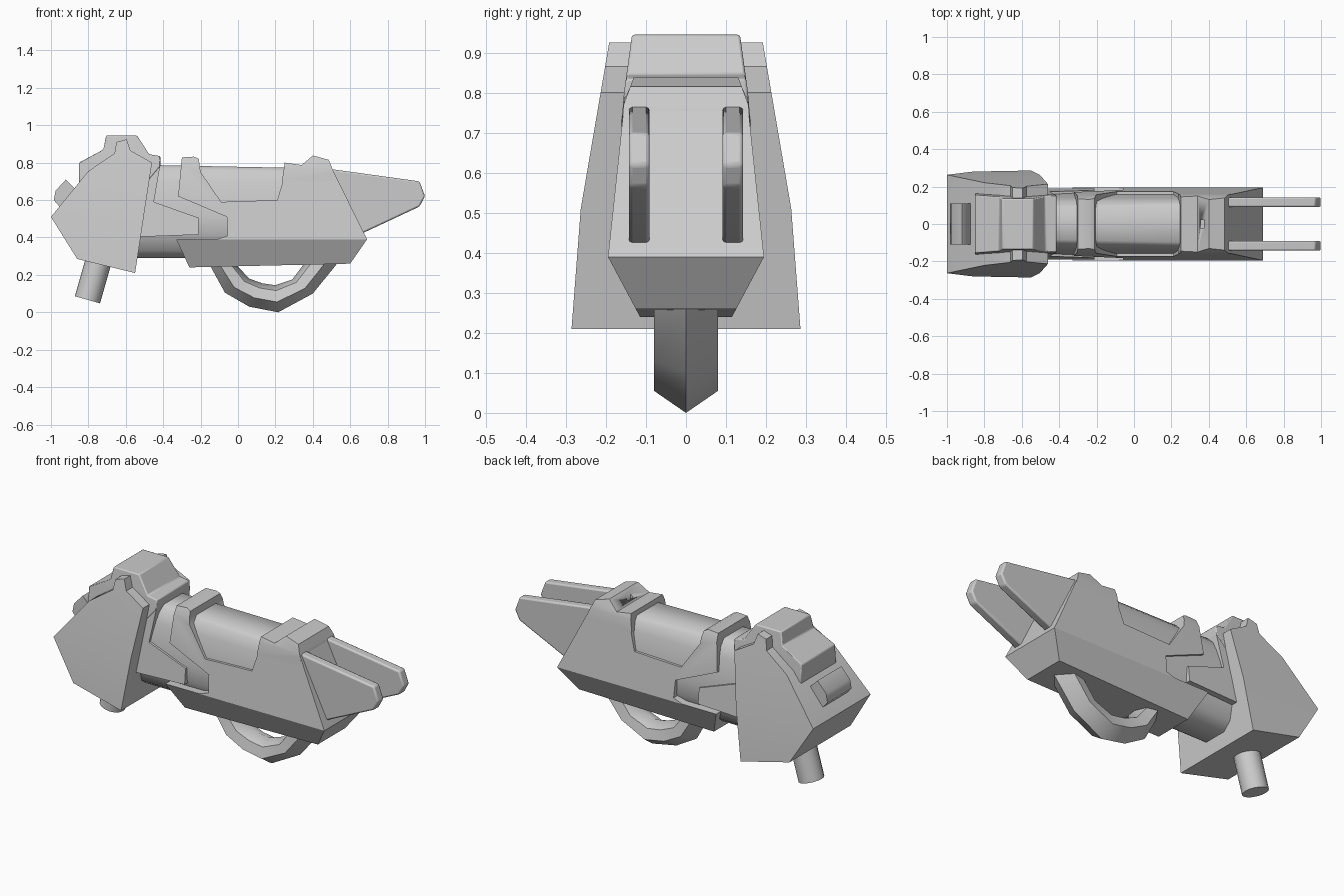
import bpy, bmesh, math
from mathutils import Vector

cube = bpy.data.objects.get("Cube")
if cube:
    bpy.data.objects.remove(cube, do_unlink=True)

GREY = (0.6, 0.6, 0.6, 1.0)
grey = bpy.data.materials.new("plain_grey")
grey.use_nodes = True
grey.diffuse_color = GREY
grey.node_tree.nodes["Principled BSDF"].inputs["Base Color"].default_value = GREY


def finish(name, bm, bevel=0.0, angle=30):
    bmesh.ops.recalc_face_normals(bm, faces=bm.faces[:])
    mesh = bpy.data.meshes.new(name)
    bm.to_mesh(mesh)
    bm.free()
    mesh.materials.append(grey)
    obj = bpy.data.objects.new(name, mesh)
    bpy.context.collection.objects.link(obj)
    bpy.ops.object.select_all(action='DESELECT')
    obj.select_set(True)
    bpy.context.view_layer.objects.active = obj
    bpy.ops.object.shade_smooth_by_angle(angle=math.radians(angle))
    if bevel:
        mod = obj.modifiers.new("bevel", 'BEVEL')
        mod.width = bevel
        mod.segments = 2
        mod.limit_method = 'ANGLE'
        mod.angle_limit = math.radians(35)
    return obj


def half_width(widths, z):
    """Linear lookup in a list of (z, half width)."""
    if z <= widths[0][0]:
        return widths[0][1]
    for (z0, w0), (z1, w1) in zip(widths, widths[1:]):
        if z <= z1:
            return w0 + (w1 - w0) * (z - z0) / (z1 - z0)
    return widths[-1][1]


def prism(name, outline, widths, centre=0.0, bevel=0.0, angle=30):
    """Side outline in x, z; its half width in y follows the height."""
    bm = bmesh.new()
    sides = [[bm.verts.new((x, s, z)) for x, z in outline] for s in (-1, 1)]
    for side in sides:
        bm.faces.new(side)
    n = len(outline)
    for i in range(n):
        j = (i + 1) % n
        bm.faces.new((sides[0][i], sides[0][j], sides[1][j], sides[1][i]))
    low, high = min(p[1] for p in outline), max(p[1] for p in outline)
    for z, _ in widths[1:-1]:
        if low + 0.001 < z < high - 0.001:
            bmesh.ops.bisect_plane(bm, geom=bm.verts[:] + bm.edges[:] + bm.faces[:],
                                   dist=1e-5, plane_co=(0, 0, z), plane_no=(0, 0, 1))
    for v in bm.verts:
        v.co.y = centre + math.copysign(half_width(widths, v.co.z), v.co.y)
    return finish(name, bm, bevel, angle)


BODY = [(0.24, 0.115), (0.39, 0.195), (0.785, 0.153), (0.84, 0.128)]

# Front housing: chamfered keel and upper shell with the open window
prism("housing_keel", [(-0.33, 0.39), (-0.26, 0.24), (0.60, 0.26), (0.69, 0.39)], BODY)
prism("housing_shell",
      [(-0.33, 0.39), (0.69, 0.39), (0.50, 0.775), (0.26, 0.77), (0.21, 0.60),
       (-0.09, 0.59), (-0.20, 0.75), (-0.21, 0.82), (-0.235, 0.832), (-0.30, 0.828),
       (-0.32, 0.62), (-0.06, 0.51), (-0.055, 0.41), (-0.11, 0.391)], BODY)

# Raised front cap with its small slot
cap = prism("front_cap",
            [(0.235, 0.70), (0.25, 0.80), (0.34, 0.787), (0.40, 0.838), (0.485, 0.815),
             (0.51, 0.755), (0.52, 0.70)],
            [(0.70, 0.162), (0.77, 0.156), (0.84, 0.130)])
cutter = prism("slot_cutter", [(0.355, 0.78), (0.375, 0.78), (0.375, 0.9), (0.355, 0.9)],
               [(0.78, 0.025), (0.9, 0.025)])
cutter.hide_render = True
cutter.display_type = 'WIRE'
cut = cap.modifiers.new("slot", 'BOOLEAN')
cut.operation = 'DIFFERENCE'
cut.object = cutter
cut.solver = 'EXACT'

# Rounded inner barrel
prism("inner_barrel", [(-0.60, 0.29), (0.30, 0.29), (0.30, 0.772), (-0.60, 0.79)],
      [(0.29, 0.07), (0.33, 0.125), (0.43, 0.165), (0.52, 0.168), (0.62, 0.155),
       (0.70, 0.138), (0.75, 0.12), (0.775, 0.095), (0.79, 0.08)], angle=50)

# Middle collar between barrel and rear shroud
prism("collar", [(-0.62, 0.40), (-0.21, 0.415), (-0.21, 0.505), (-0.45, 0.59),
                 (-0.415, 0.79), (-0.62, 0.79)],
      [(0.39, 0.192), (0.80, 0.152)])

# Rear shroud and the ridge on top of it
prism("rear_shroud", [(-1.0, 0.51), (-0.86, 0.285), (-0.55, 0.21), (-0.46, 0.80),
                      (-0.575, 0.865), (-0.595, 0.925), (-0.65, 0.91), (-0.66, 0.85),
                      (-0.80, 0.755)],
      [(0.21, 0.286), (0.51, 0.263), (0.925, 0.192)])
prism("rear_ridge", [(-0.85, 0.68), (-0.85, 0.80), (-0.72, 0.87), (-0.705, 0.945),
                     (-0.54, 0.945), (-0.475, 0.845), (-0.415, 0.835), (-0.415, 0.78),
                     (-0.50, 0.68)],
      [(0.68, 0.165), (0.80, 0.155), (0.945, 0.135)], bevel=0.006)

# Rounded block on the sloping back
prism("rear_block", [(-0.985, 0.60), (-0.975, 0.65), (-0.92, 0.71), (-0.875, 0.665),
                     (-0.89, 0.60), (-0.95, 0.56)],
      [(0.56, 0.11), (0.71, 0.11)], angle=60)

# Front blades
for side, s in (("right", -1), ("left", 1)):
    prism(side + "_blade", [(0.45, 0.772), (0.97, 0.70), (1.0, 0.62), (0.97, 0.565),
                            (0.66, 0.42), (0.45, 0.42)],
          [(0.42, 0.026), (0.78, 0.026)], centre=s * 0.117, bevel=0.009)

# Rear tube
top, foot = Vector((-0.71, 0, 0.40)), Vector((-0.805, 0, 0.067))
bm = bmesh.new()
bmesh.ops.create_cone(bm, cap_ends=True, segments=16, radius1=0.07, radius2=0.07,
                      depth=(top - foot).length)
bm.transform((top - foot).to_track_quat('Z', 'Y').to_matrix().to_4x4())
bmesh.ops.translate(bm, verts=bm.verts[:], vec=(top + foot) / 2)
finish("rear_tube", bm)

# Curved lower handle, lofted between outer and inner curves
outer = [(-0.20, 0.34), (-0.155, 0.26), (-0.07, 0.105), (0.06, 0.03), (0.215, 0.0),
         (0.40, 0.10), (0.53, 0.26), (0.59, 0.34)]
inner = [(-0.04, 0.34), (-0.01, 0.255), (0.06, 0.18), (0.13, 0.155), (0.20, 0.145),
         (0.29, 0.175), (0.35, 0.255), (0.39, 0.34)]
section = [(0, 0), (0.38, 0.08), (0.8, 0.065), (1, 0), (0.8, -0.065), (0.38, -0.08)]
bm = bmesh.new()
rings = []
for (ox, oz), (ix, iz) in zip(outer, inner):
    rings.append([bm.verts.new((ox + (ix - ox) * t, y, oz + (iz - oz) * t))
                  for t, y in section])
for a, b in zip(rings, rings[1:]):
    for i in range(6):
        j = (i + 1) % 6
        bm.faces.new((a[i], a[j], b[j], b[i]))
bm.faces.new(rings[0])
bm.faces.new(rings[-1])
finish("lower_handle", bm, angle=50)
